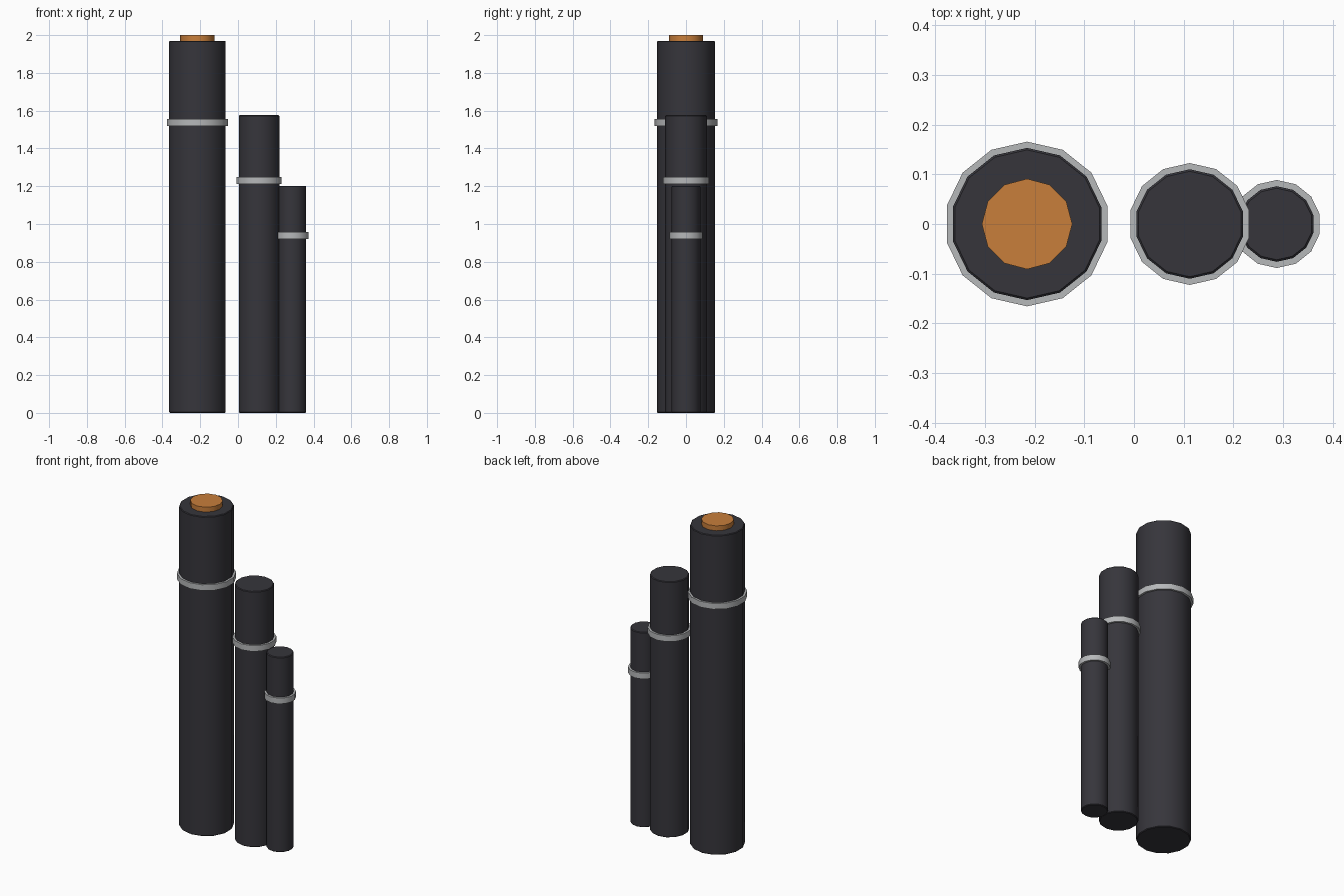
import bpy
import math

cube = bpy.data.objects.get("Cube")
if cube:
    bpy.data.objects.remove(cube, do_unlink=True)


def make_material(name, color):
    mat = bpy.data.materials.new(name)
    mat.use_nodes = True
    mat.diffuse_color = (*color, 1)
    bsdf = next(n for n in mat.node_tree.nodes if n.type == 'BSDF_PRINCIPLED')
    bsdf.inputs["Base Color"].default_value = (*color, 1)
    return mat


charcoal = make_material("charcoal", (0.037, 0.036, 0.044))
silver = make_material("silver", (0.47, 0.48, 0.49))
copper = make_material("copper", (0.58, 0.21, 0.043))


def cylinder(name, x, radius, bottom, top, sides, mat, bevel=0):
    """Upright cylinder between two heights, with a corner on the y axis."""
    bpy.ops.mesh.primitive_cylinder_add(
        vertices=sides, radius=radius, depth=top - bottom,
        location=(x, 0, (bottom + top) / 2))
    obj = bpy.context.object
    obj.name = name
    obj.data.materials.append(mat)
    if bevel:
        mod = obj.modifiers.new("edge_bevel", 'BEVEL')
        mod.width = bevel
        mod.segments = 1
        mod.limit_method = 'ANGLE'
        mod.angle_limit = math.radians(60)
        bpy.ops.object.modifier_apply(modifier=mod.name)
    bpy.ops.object.shade_smooth_by_angle(angle=math.radians(40))
    return obj


# Three tubes, each with a clamp band: name, x, radius, height, band centre
tubes = [
    ("large", -0.215, 0.153, 1.97, 1.538),
    ("medium", 0.112, 0.110, 1.576, 1.231),
    ("small", 0.287, 0.076, 1.202, 0.939),
]
for size, x, radius, height, band in tubes:
    cylinder(size + "_tube", x, radius, 0, height, 14, charcoal, bevel=0.004)
    cylinder(size + "_band", x, radius + 0.0125, band - 0.018, band + 0.018, 14, silver)

# Plug on top of the large tube
cylinder("top_plug", -0.215, 0.091, 1.94, 2.0, 12, copper)
